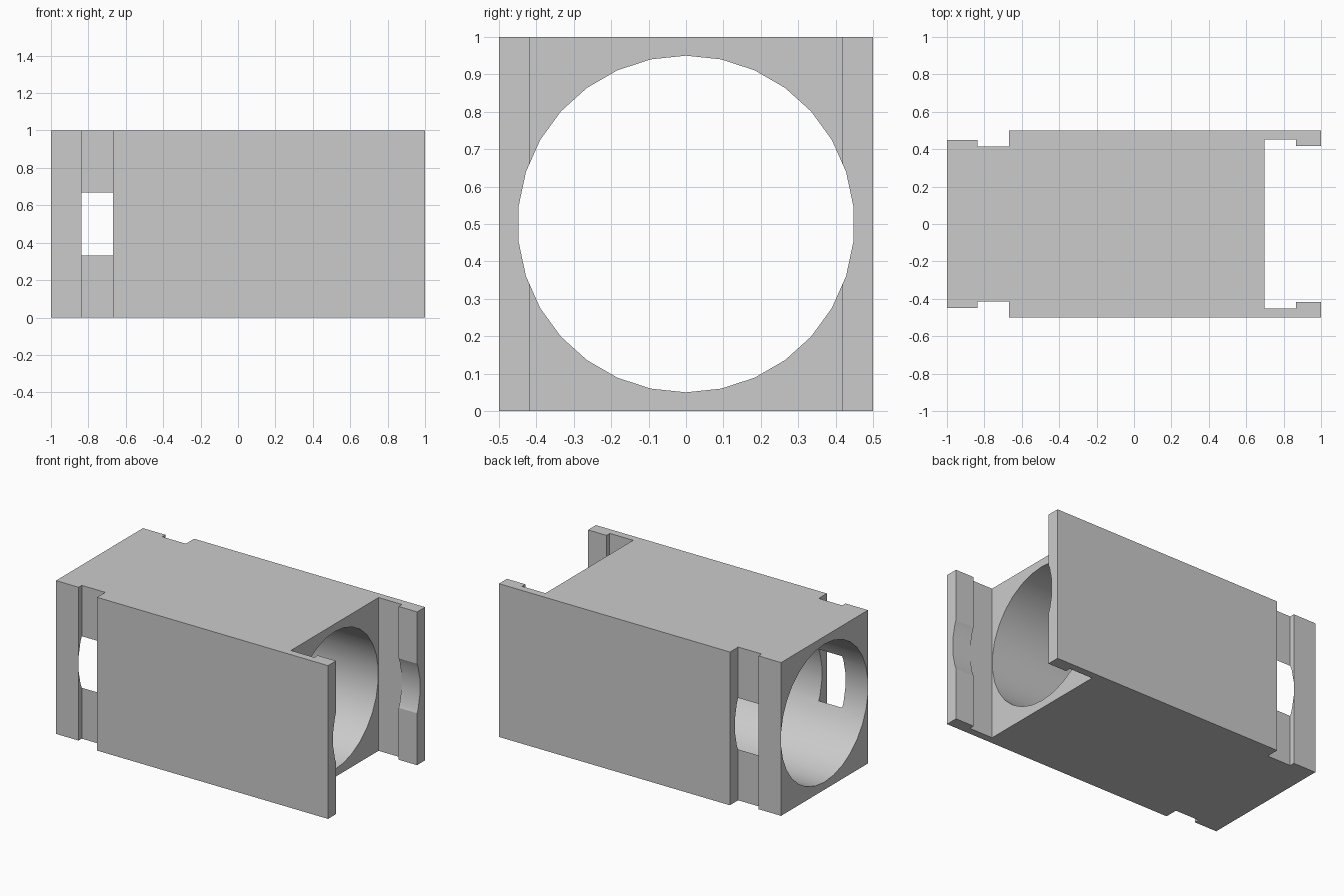
import bpy
import bmesh
import math

cube = bpy.data.objects.get("Cube")
if cube:
    bpy.data.objects.remove(cube, do_unlink=True)

grey = bpy.data.materials.new("light_grey")
grey.use_nodes = True
colour = (0.6, 0.6, 0.6, 1)
grey.diffuse_color = colour
grey.node_tree.nodes["Principled BSDF"].inputs["Base Color"].default_value = colour


def prism(name, outline, offset):
    """Extrude a closed outline of 3D points along an offset."""
    bm = bmesh.new()
    face = bm.faces.new([bm.verts.new(p) for p in outline])
    result = bmesh.ops.extrude_face_region(bm, geom=[face])
    moved = [v for v in result["geom"] if isinstance(v, bmesh.types.BMVert)]
    bmesh.ops.translate(bm, verts=moved, vec=offset)
    bmesh.ops.recalc_face_normals(bm, faces=bm.faces)
    mesh = bpy.data.meshes.new(name)
    bm.to_mesh(mesh)
    bm.free()
    mesh.materials.append(grey)
    obj = bpy.data.objects.new(name, mesh)
    bpy.context.collection.objects.link(obj)
    return obj


# Plan outline: grooved plug at -x, hooked clip arms at +x, mirrored in y
half = [
    (-1, 0.448), (-0.837, 0.448), (-0.837, 0.415), (-0.667, 0.415),
    (-0.667, 0.5), (1, 0.5), (1, 0.418), (0.867, 0.418),
    (0.867, 0.452), (0.698, 0.452),
]
plan = half + [(x, -y) for x, y in reversed(half)]
body = prism("connector_body", [(x, y, 0) for x, y in plan], (0, 0, 1))

# Round bore along the whole length, opening windows in the grooves
sides, radius = 30, 0.45
angles = [math.tau * i / sides for i in range(sides)]
ring = [(-1.2, radius * math.sin(a), 0.5 + radius * math.cos(a)) for a in angles]
bore = prism("bore_cutter", ring, (2.4, 0, 0))
bore.hide_render = True

cut = body.modifiers.new("bore", 'BOOLEAN')
cut.operation = 'DIFFERENCE'
cut.solver = 'EXACT'
cut.object = bore
bpy.context.view_layer.objects.active = body
body.select_set(True)
bpy.ops.object.modifier_apply(modifier=cut.name)
bpy.data.objects.remove(bore, do_unlink=True)

# Smooth bore, crisp edges
bpy.ops.object.shade_smooth_by_angle(angle=math.radians(20))
